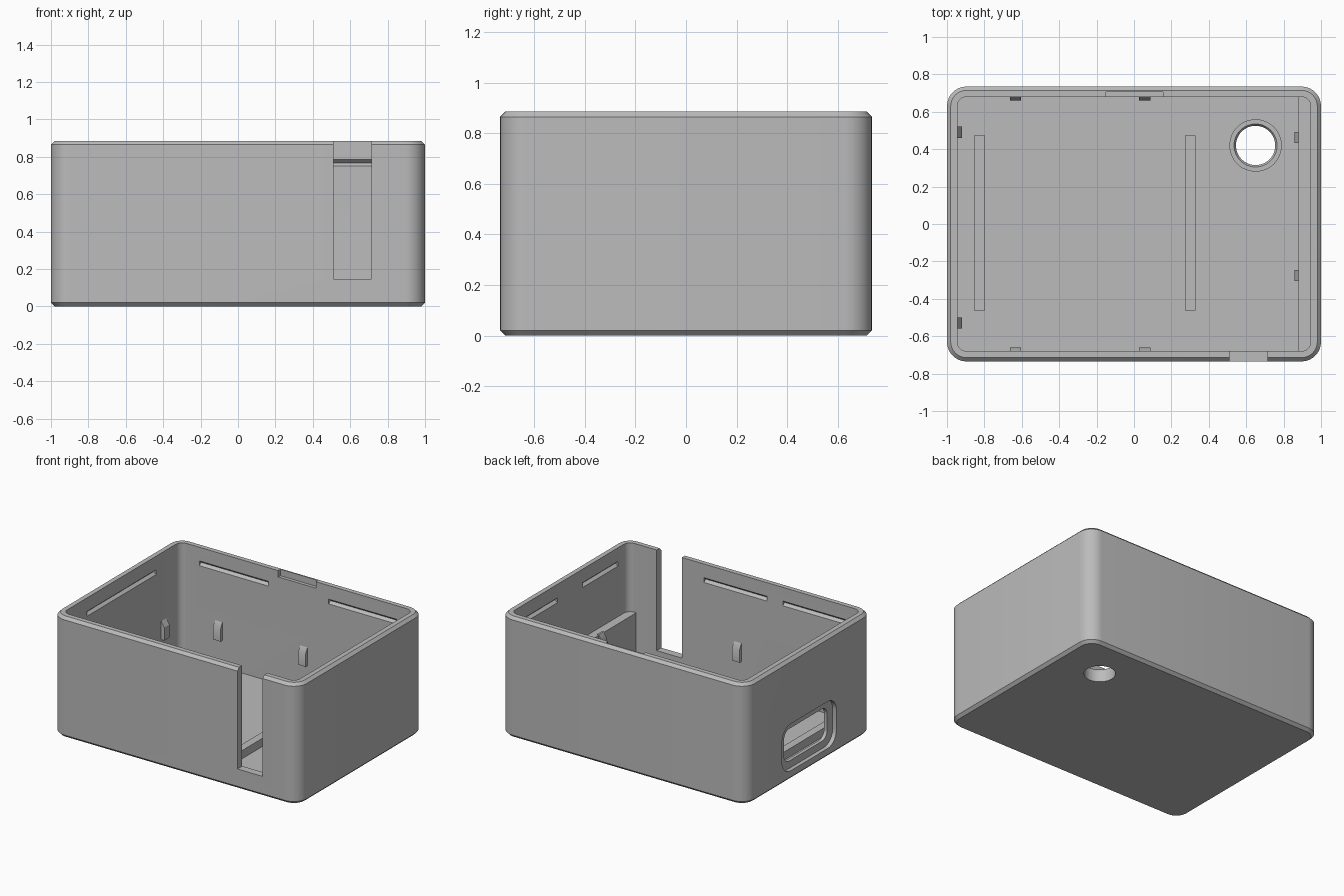
import bpy, bmesh, math
from mathutils import Vector

old = bpy.data.objects.get("Cube")
if old:
    bpy.data.objects.remove(old, do_unlink=True)

grey = bpy.data.materials.new("matte_grey")
grey.use_nodes = True
grey.diffuse_color = (0.5, 0.5, 0.5, 1)
grey.node_tree.nodes["Principled BSDF"].inputs["Base Color"].default_value = (0.5, 0.5, 0.5, 1)

HX, HY, TOP = 1.0, 0.735, 0.885      # outer half sizes and height
WALL, FLOOR, CHAMFER = 0.055, 0.055, 0.02
IX, IY = HX - WALL, HY - WALL        # inner half sizes


def finish(name, bm):
    bmesh.ops.recalc_face_normals(bm, faces=bm.faces)
    mesh = bpy.data.meshes.new(name)
    bm.to_mesh(mesh)
    bm.free()
    mesh.materials.append(grey)
    obj = bpy.data.objects.new(name, mesh)
    bpy.context.collection.objects.link(obj)
    return obj


def loft(name, rings):
    """Skin closed rings of equal length and cap both ends."""
    bm = bmesh.new()
    loops = [[bm.verts.new(p) for p in ring] for ring in rings]
    n = len(loops[0])
    for a, b in zip(loops, loops[1:]):
        for i in range(n):
            j = (i + 1) % n
            bm.faces.new((a[i], a[j], b[j], b[i]))
    bm.faces.new(loops[0][::-1])
    bm.faces.new(loops[-1])
    return finish(name, bm)


def rounded(hx, hy, r, steps=8):
    """Rounded rectangle outline as 2D points."""
    pts = []
    for k, (sx, sy) in enumerate(((1, 1), (-1, 1), (-1, -1), (1, -1))):
        for i in range(steps + 1):
            a = math.pi / 2 * (k + i / steps)
            pts.append((sx * (hx - r) + r * math.cos(a), sy * (hy - r) + r * math.sin(a)))
    return pts


def box(name, x0, x1, y0, y1, z0, z1):
    return loft(name, [[(x0, y0, z), (x1, y0, z), (x1, y1, z), (x0, y1, z)] for z in (z0, z1)])


def disc(r, z, cx=0.65, cy=0.42, n=48):
    return [(cx + r * math.cos(math.tau * i / n), cy + r * math.sin(math.tau * i / n), z)
            for i in range(n)]


def wall_strip(name, side, lo, hi, profile):
    """Extrude a (distance inward, z) profile along an inner wall from lo to hi."""
    def place(t, d, z):
        return {"back": (t, IY - d, z), "front": (t, d - IY, z),
                "left": (d - IX, t, z), "right": (IX - d, t, z)}[side]
    return loft(name, [[place(t, d, z) for d, z in profile] for t in (lo, hi)])


def cut(target, cutter):
    mod = target.modifiers.new("cut", "BOOLEAN")
    mod.operation, mod.solver, mod.object = "DIFFERENCE", "EXACT", cutter
    bpy.context.view_layer.objects.active = target
    bpy.ops.object.modifier_apply(modifier=mod.name)


# Open tray with chamfered outer edges
sections = [(0, CHAMFER), (CHAMFER, 0), (TOP - CHAMFER, 0), (TOP, CHAMFER), (TOP, WALL), (FLOOR, WALL)]
case = loft("case", [[(x, y, z) for x, y in rounded(HX - i, HY - i, 0.105 - i)] for z, i in sections])

# Front cable slot, back lid notch
cutters = [box("slot_cutter", 0.51, 0.715, -0.8, -0.6, 0.147, 1),
           box("notch_cutter", -0.15, 0.155, 0.6, 0.705, 0.838, 1)]

# Side port: shallow recess and through opening
for name, hy, hz, r, x1 in (("recess_cutter", 0.315, 0.172, 0.1, -0.97),
                            ("port_cutter", 0.25, 0.118, 0.06, -0.9)):
    outline = rounded(hy, hz, r)
    cutters.append(loft(name, [[(x, y, z + 0.238) for y, z in outline] for x in (-1.1, x1)]))

# Snap grooves under the rim
groove = [(0.02, 0.75), (0, 0.75), (-0.02, 0.767), (0, 0.785), (0.02, 0.785)]
for side, lo, hi in (("back", -0.79, -0.23), ("back", 0.26, 0.81),
                     ("front", -0.82, -0.31), ("front", -0.18, 0.33),
                     ("left", -0.4, 0.4), ("right", 0.14, 0.55), ("right", -0.56, -0.15)):
    cutters.append(wall_strip("groove_cutter", side, lo, hi, groove))
for c in cutters:
    cut(case, c)

# Round floor hole with a raised collar
collar = loft("hole_collar", [disc(0.14, 0.03), disc(0.14, 0.1)])
hole = loft("hole_cutter", [disc(0.105, -0.1), disc(0.105, 0.085), disc(0.115, 0.1), disc(0.115, 0.2)])
cut(case, hole)
cut(collar, hole)
for c in cutters + [hole]:
    bpy.data.objects.remove(c, do_unlink=True)

# Floor ribs and side ledge
parts = [case, collar,
         box("left_floor_rib", -0.855, -0.797, -0.463, 0.472, 0.03, 0.115),
         box("right_floor_rib", 0.273, 0.33, -0.463, 0.472, 0.03, 0.115),
         box("side_ledge", 0.88, 0.96, -0.69, 0.69, 0.03, 0.38)]

# Retaining tabs with sloped tops
for side, base, depth, centres in (("back", 0, 0.02, (-0.633, 0.057)), ("front", 0, 0.02, (-0.633, 0.057)),
                                   ("left", 0, 0.025, (0.49, -0.53)), ("right", 0.065, 0.022, (0.463, -0.275))):
    tip = base + depth
    tab = [(base - 0.015, 0.25), (tip, 0.25), (tip, 0.345), (base, 0.385), (base - 0.015, 0.385)]
    for c in centres:
        parts.append(wall_strip(side + "_tab", side, c - 0.03, c + 0.03, tab))

# Smooth the round surfaces, keep edges crisp
bpy.ops.object.select_all(action="DESELECT")
for p in parts:
    p.select_set(True)
bpy.context.view_layer.objects.active = case
bpy.ops.object.shade_smooth_by_angle(angle=math.radians(30))
